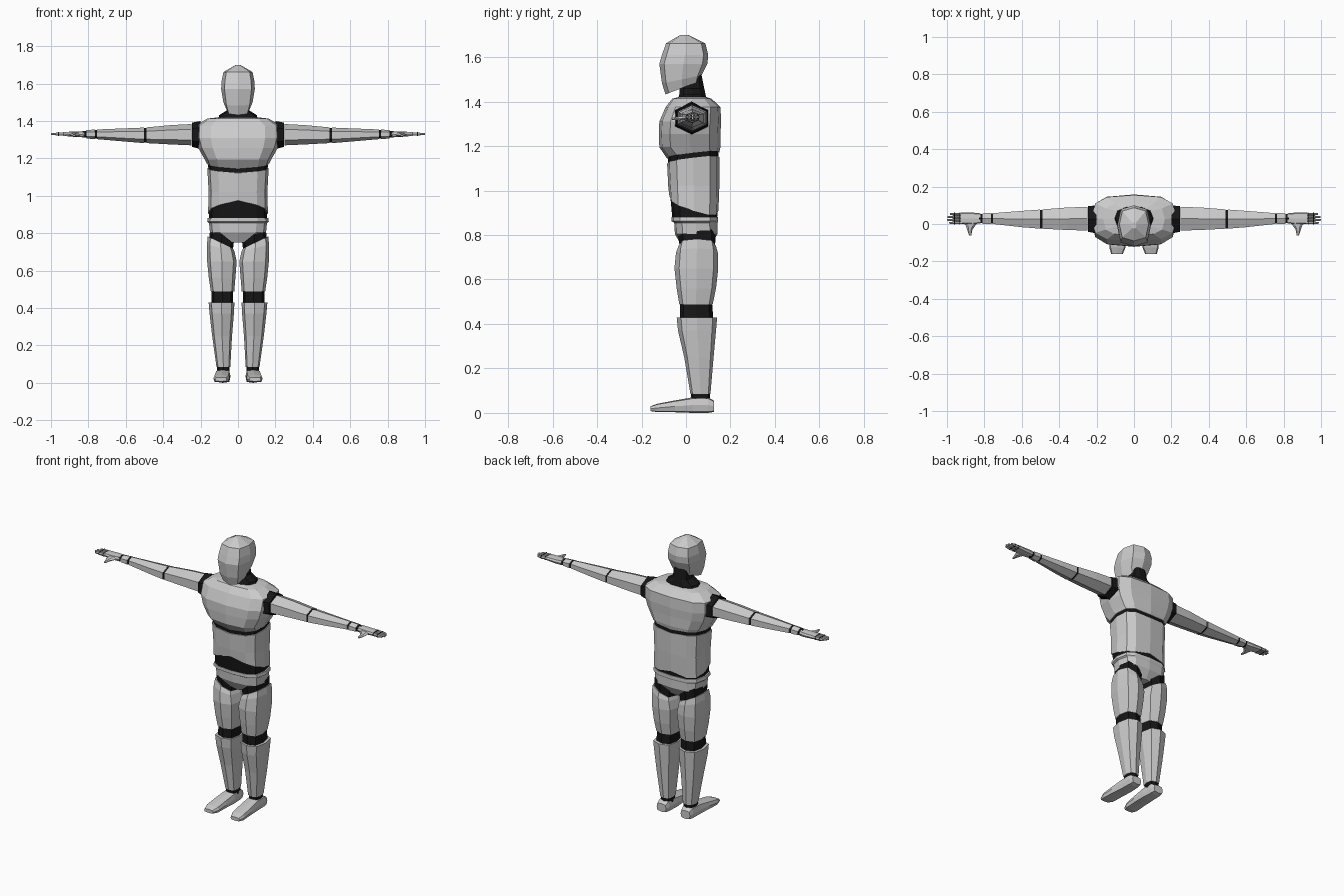
import bpy, bmesh, math


def material(name, v):
    m = bpy.data.materials.new(name)
    m.diffuse_color = (v, v, v, 1)
    return m


SHELL = material("light grey shell", 0.6)
JOINT = material("black joint", 0.008)


def loft(name, rings, mat, axis='Z', n=8, p=0.7, start=0.0, mirror=True):
    """Skin faceted rings (w, u0, u1, v0, v1, tilt_u, tilt_v, lift) along an axis."""
    bm = bmesh.new()
    dirs = [(math.cos(start + 2 * math.pi * i / n), math.sin(start + 2 * math.pi * i / n))
            for i in range(n)]
    dirs = [tuple(math.copysign(abs(a) ** p, a) if abs(a) > 1e-6 else 0 for a in d) for d in dirs]
    mu, mv = max(abs(d[0]) for d in dirs), max(abs(d[1]) for d in dirs)
    loops = []
    for r in rings:
        w, u0, u1, v0, v1, tu, tv, lift = tuple(r) + (0,) * (8 - len(r))
        loop = []
        for c, s in dirs:
            c, s = c / mu, s / mv
            u = (u0 + u1) / 2 + c * (u1 - u0) / 2
            v = (v0 + v1) / 2 + s * (v1 - v0) / 2
            h = w + tu * c + tv * s + lift * abs(c)
            co = {'Z': (u, v, h), 'X': (h, u, v), 'Y': (u, h, v)}[axis]
            loop.append(bm.verts.new(co))
        loops.append(loop)
    for a, b in zip(loops, loops[1:]):
        for i in range(n):
            j = (i + 1) % n
            bm.faces.new((a[i], a[j], b[j], b[i]))
    bm.faces.new(loops[0])
    bm.faces.new(loops[-1])
    bmesh.ops.recalc_face_normals(bm, faces=bm.faces)
    me = bpy.data.meshes.new(name)
    bm.to_mesh(me)
    bm.free()
    me.materials.append(mat)
    ob = bpy.data.objects.new(name, me)
    bpy.context.collection.objects.link(ob)
    if mirror:
        ob.modifiers.new("Mirror", 'MIRROR').use_bisect_axis[0] = False
    return ob


def body(name, rings, mat, n=12, p=0.65):
    """Centred part: rings are (z, half width, front, back, tilt_y, lift)."""
    full = [(r[0], -r[1], r[1], r[2], r[3], 0) + tuple(r[4:]) for r in rings]
    return loft(name, full, mat, n=n, p=p, mirror=False)


def limb(name, rings, mat):
    """Hexagonal arm part along x."""
    return loft(name, rings, mat, axis='X', n=6, p=1.0, start=math.pi / 2)


# Head and neck
body("head", [(1.462, .062, -.092, .06, .03), (1.5, .078, -.108, .07, .018), (1.57, .09, -.12, .096),
              (1.61, .088, -.108, .1), (1.662, .078, -.09, .087), (1.70, .012, -.025, .01)],
     SHELL, n=8)
body("neck", [(1.40, .11, -.04, .095), (1.432, .10, -.03, .088), (1.46, .055, -.028, .082),
              (1.52, .05, -.025, .07)], JOINT, n=10, p=.8)

# Torso
body("chest", [(1.158, .165, -.085, .15, .014, .012), (1.195, .178, -.12, .155),
               (1.255, .212, -.122, .155), (1.31, .228, -.12, .158), (1.375, .227, -.092, .155),
               (1.413, .165, -.062, .115), (1.42, .105, -.035, .092)], SHELL)
body("upper_waist_joint", [(1.10, .158, -.08, .145), (1.20, .16, -.08, .147)], JOINT)
body("abdomen", [(.943, .16, -.075, .146, -.033, -.035), (1.02, .157, -.08, .15),
                 (1.136, .164, -.085, .15, .014, .012)], SHELL)
body("lower_waist_joint", [(.86, .154, -.06, .14), (.99, .154, -.072, .143)], JOINT)
body("pelvis", [(.75, .045, -.02, .11), (.805, .15, -.05, .142), (.855, .155, -.053, .142),
                (.862, .165, -.065, .145), (.882, .162, -.065, .145)], SHELL)

# Legs
loft("hip_joint", [(.72, .03, .153, -.025, .128, .03), (.80, .02, .150, -.035, .134, .03)], JOINT)
loft("thigh", [(.488, .02, .145, -.03, .12), (.56, .014, .156, -.042, .135),
               (.65, .007, .165, -.052, .145), (.72, .018, .166, -.045, .143, .02),
               (.75, .026, .162, -.034, .135, .033)], SHELL)
loft("knee_joint", [(.41, .026, .142, -.028, .124), (.51, .026, .140, -.026, .116)], JOINT)
loft("shin", [(.085, .041, .115, .02, .11), (.25, .032, .138, -.008, .124),
              (.37, .022, .152, -.036, .135), (.43, .019, .157, -.042, .14)], SHELL)
loft("ankle_joint", [(.05, .045, .112, .023, .107), (.095, .045, .112, .023, .107)], JOINT)
loft("foot", [(.125, .05, .115, .004, .055), (.10, .044, .12, 0, .07), (.03, .04, .122, 0, .07),
              (-.05, .042, .128, .003, .056), (-.125, .045, .132, .003, .042),
              (-.16, .06, .122, .008, .03)], SHELL, axis='Y', p=.5)

# Arms
limb("shoulder_joint", [(.20, -.05, .1, 1.25, 1.4), (.245, -.042, .095, 1.262, 1.392)], JOINT)
limb("upper_arm", [(.248, -.035, .092, 1.27, 1.384), (.36, -.032, .088, 1.275, 1.378),
                   (.49, -.025, .078, 1.282, 1.366)], SHELL)
limb("elbow_joint", [(.48, -.023, .075, 1.284, 1.364), (.51, -.023, .075, 1.284, 1.364)], JOINT)
limb("forearm", [(.502, -.025, .077, 1.282, 1.365), (.60, -.017, .07, 1.29, 1.361),
                 (.753, 0, .058, 1.303, 1.355)], SHELL)
limb("cuff_joint", [(.745, .003, .056, 1.306, 1.352), (.83, .006, .054, 1.312, 1.347)], JOINT)
limb("cuff", [(.765, -.001, .059, 1.303, 1.355), (.81, .001, .057, 1.307, 1.351)], SHELL)

# Hands
loft("palm", [(.822, .004, .057, 1.313, 1.346), (.86, -.002, .061, 1.314, 1.344),
              (.928, -.001, .061, 1.32, 1.342)], SHELL, axis='X', p=.6)
for i, tip in enumerate((.99, 1.0, .997, .985)):
    y0, y1 = -.001 + .0157 * i, .013 + .0157 * i
    loft("finger_%d" % (i + 1), [(.92, y0, y1, 1.322, 1.34), (.965, y0, y1, 1.323, 1.338),
                                 (tip, y0 + .003, y1 - .003, 1.326, 1.335)],
         SHELL, axis='X', n=6, p=1)
    for k, x in enumerate((.93, .958)):
        loft("knuckle_%d_%d" % (i + 1, k + 1),
             [(x, y0 - .0005, y1 + .0005, 1.321, 1.341), (x + .004, y0 - .0005, y1 + .0005, 1.321, 1.341)],
             JOINT, axis='X', n=6, p=1)
loft("thumb", [(.01, .835, .902, 1.318, 1.338), (-.008, .848, .9, 1.317, 1.335),
               (-.03, .864, .892, 1.316, 1.332), (-.062, .87, .882, 1.318, 1.327)],
     SHELL, axis='Y', n=6, p=1)
